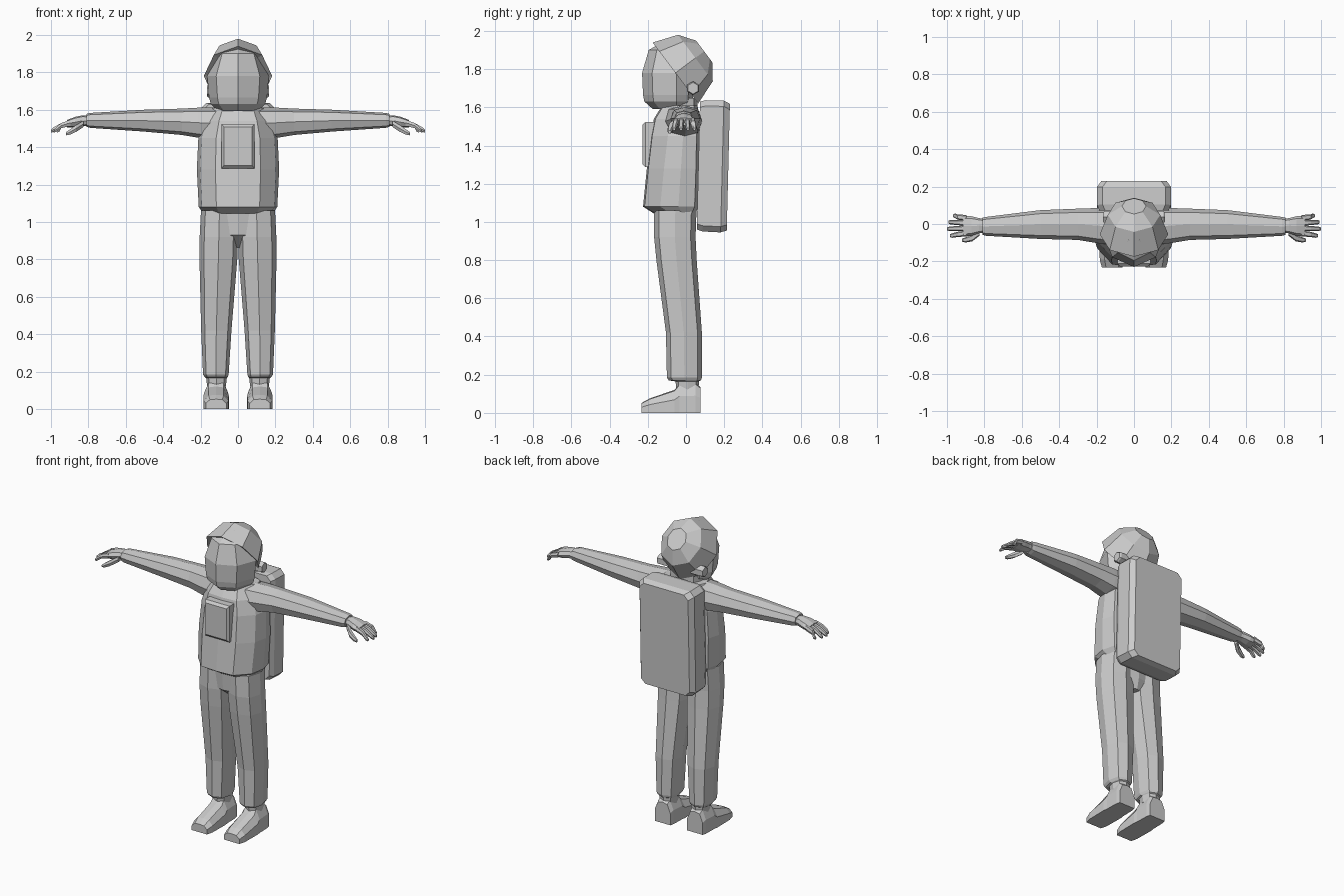
import bpy, bmesh, math
from mathutils import Vector

if "Cube" in bpy.data.objects:
    bpy.data.objects.remove(bpy.data.objects["Cube"])

suit_grey = bpy.data.materials.new("suit grey")
suit_grey.diffuse_color = (0.6, 0.6, 0.6, 1)
suit_grey.use_nodes = True
suit_grey.node_tree.nodes["Principled BSDF"].inputs["Base Color"].default_value = suit_grey.diffuse_color


def ring(axis, t, a0, a1, b0, b1, n=8, k=0.8, turn=0.0):
    """Rounded cross-section at t along an axis, filling a0..a1 by b0..b1."""
    pts = []
    for i in range(n):
        w = 2 * math.pi * i / n + turn
        c, s = math.cos(w), math.sin(w)
        a = (a0 + a1) / 2 + (a1 - a0) / 2 * math.copysign(abs(c) ** k, c)
        b = (b0 + b1) / 2 + (b1 - b0) / 2 * math.copysign(abs(s) ** k, s)
        pts.append(Vector((a, b, t) if axis == "z" else (t, a, b)))
    return pts


def loft(name, tubes, mirror=False):
    """Skin each list of rings, cap the ends, flat shading."""
    bm = bmesh.new()
    for rings in tubes:
        rows = [[bm.verts.new(p) for p in r] for r in rings]
        n = len(rows[0])
        for lo, hi in zip(rows, rows[1:]):
            for i in range(n):
                j = (i + 1) % n
                bm.faces.new((lo[i], lo[j], hi[j], hi[i]))
        bm.faces.new(rows[0][::-1])
        bm.faces.new(rows[-1])
    bmesh.ops.recalc_face_normals(bm, faces=bm.faces)
    me = bpy.data.meshes.new(name)
    bm.to_mesh(me)
    bm.free()
    me.materials.append(suit_grey)
    ob = bpy.data.objects.new(name, me)
    bpy.context.collection.objects.link(ob)
    if mirror:
        ob.modifiers.new("mirror", "MIRROR").use_mirror_merge = False
    return ob


def finger(path):
    """Square tube along (x, y, z, radius) points."""
    return [[Vector((x, y + r * dy, z + r * dz)) for dy, dz in
             ((-.6, 1), (.6, 1), (1, 0), (.6, -1), (-.6, -1), (-1, 0))] for x, y, z, r in path]


# Jacket: mirrored half section, hem overhanging the trousers
def jacket_ring(z, w, f, b):
    half = [(0, f), (.55 * w, f + .008), (.92 * w, f + .09), (w, (f + b) / 2 + .04),
            (.9 * w, b - .02), (.5 * w, b)]
    pts = half + [(0, b)] + [(-x, y) for x, y in half[:0:-1]]
    return [Vector((x, y, z)) for x, y in pts]


loft("jacket", [[jacket_ring(*r) for r in (
    (1.045, .185, -.17, .05), (1.08, .21, -.225, .065), (1.28, .22, -.205, .072),
    (1.45, .212, -.185, .075), (1.54, .185, -.168, .072), (1.61, .145, -.125, .06))]])

# Pelvis
loft("pelvis", [[ring("z", *r) for r in (
    (.86, -.04, .04, -.07, .03), (.93, -.17, .17, -.155, .045), (1.06, -.195, .195, -.165, .055))]])

# Trouser legs with ankles
loft("leg", [[ring("z", *r) for r in (
    (.12, .065, .165, -.05, .065), (.165, .06, .17, -.055, .068), (.17, .055, .178, -.09, .078),
    (.185, .05, .187, -.1, .083), (.42, .035, .197, -.105, .083), (.8, .004, .206, -.155, .056),
    (.92, .0, .205, -.167, .05), (1.06, .0, .198, -.167, .055))]], True)


# Boots: cross-sections running from toe to heel
def boot_ring(y, w, h):
    c = .117
    return [Vector((c + x * w, y, z * h)) for x, z in
            ((-1, 0), (-1, .6), (-.6, 1), (0, 1.05), (.6, 1), (1, .6), (1, 0))]


loft("boot", [[boot_ring(*r) for r in (
    (-.232, .055, .05), (-.19, .066, .072), (-.06, .068, .115),
    (-.035, .064, .145), (.05, .062, .15), (.075, .056, .13))]], True)

# Sleeves
loft("arm", [[ring("x", *r) for r in (
    (.1, -.115, .085, 1.44, 1.612), (.21, -.1, .085, 1.45, 1.611), (.3, -.085, .082, 1.465, 1.606),
    (.5, -.08, .074, 1.483, 1.6), (.79, -.063, .038, 1.503, 1.583),
    (.81, -.058, .034, 1.508, 1.578))]], True)

# Hands: palm, four fingers and thumb
palm = [ring("x", *r) for r in (
    (.79, -.045, .025, 1.515, 1.567), (.83, -.05, .032, 1.512, 1.57),
    (.87, -.063, .042, 1.505, 1.562), (.915, -.068, .045, 1.505, 1.545))]
hand = [palm]
for y0, y1, tip in ((-.05, -.062, .985), (-.023, -.026, 1.0), (.006, .01, .993), (.032, .044, .968)):
    hand.append(finger([(.895, y0, 1.53, .016), (.945, (y0 + y1) / 2, 1.515, .014),
                        (tip - .012, y1, 1.493, .012), (tip, y1, 1.485, .007)]))
hand.append(finger([(.825, -.045, 1.525, .017), (.865, -.075, 1.5, .018),
                    (.9, -.085, 1.48, .014), (.92, -.086, 1.471, .008)]))
loft("hand", hand, True)

# Helmet shell: dome tilted back, open side facing forward and down
axis, up, side = Vector((0, .8, .6)), Vector((0, -.6, .8)), Vector((.92, 0, 0))
centre = Vector((0, -.055, 1.78))
loft("helmet_shell", [[[centre + axis * t + (up * math.cos(i * math.pi / 4)
     + side * math.sin(i * math.pi / 4)) * r for i in range(8)]
    for t, r in ((.01, .165), (0, .199), (.13, .152), (.188, .07))]])


# Visor globe with chin band, shallower at the back
def visor_ring(z, rx, ry):
    pts = ring("z", z, -rx, rx, -ry, ry, 8, 1.0)
    return [Vector((p.x, -.05 + (p.y if p.y < 0 else p.y * .5), p.z)) for p in pts]


loft("visor", [[visor_ring(*r) for r in (
    (1.592, .105, .125), (1.63, .145, .168), (1.665, .155, .175), (1.78, .165, .18),
    (1.9, .12, .145), (1.955, .04, .05))]])

# Ear hinges
loft("ear_hinge", [[ring("x", x, .037 - r, .037 + r, 1.7 - r, 1.7 + r, 6, 1.0, math.pi / 6)
                    for x, r in ((.08, .036), (.155, .036), (.165, .03))]], True)

# Neck
loft("neck", [[ring("z", z, -.11, .11, -.1, .06) for z in (1.56, 1.65)]])


# Rectangular slab lofted along y, for the two packs
def slab_ring(y, w, z0, z1):
    return [Vector((-w, y, z0)), Vector((w, y, z0)), Vector((w, y, z1)), Vector((-w, y, z1))]


# Chest control box
loft("chest_box", [[slab_ring(*r) for r in (
    (-.16, .088, 1.287, 1.523), (-.212, .088, 1.287, 1.523), (-.228, .075, 1.303, 1.508))]])


# Backpack: cut upper and lower corners, leaning slightly
def pack_ring(y, w, z0, z1, c=.03):
    pts = [(-w, z0 + c), (-w + c, z0), (w - c, z0), (w, z0 + c),
           (w, z1 - c), (w - c, z1), (-w + c, z1), (-w, z1 - c)]
    return [Vector((x, y + (z - 1.3) * .025, z)) for x, z in pts]


loft("backpack", [[pack_ring(*r) for r in (
    (.065, .185, .96, 1.63), (.095, .198, .95, 1.637), (.19, .198, .945, 1.635),
    (.222, .175, .955, 1.618))]])
